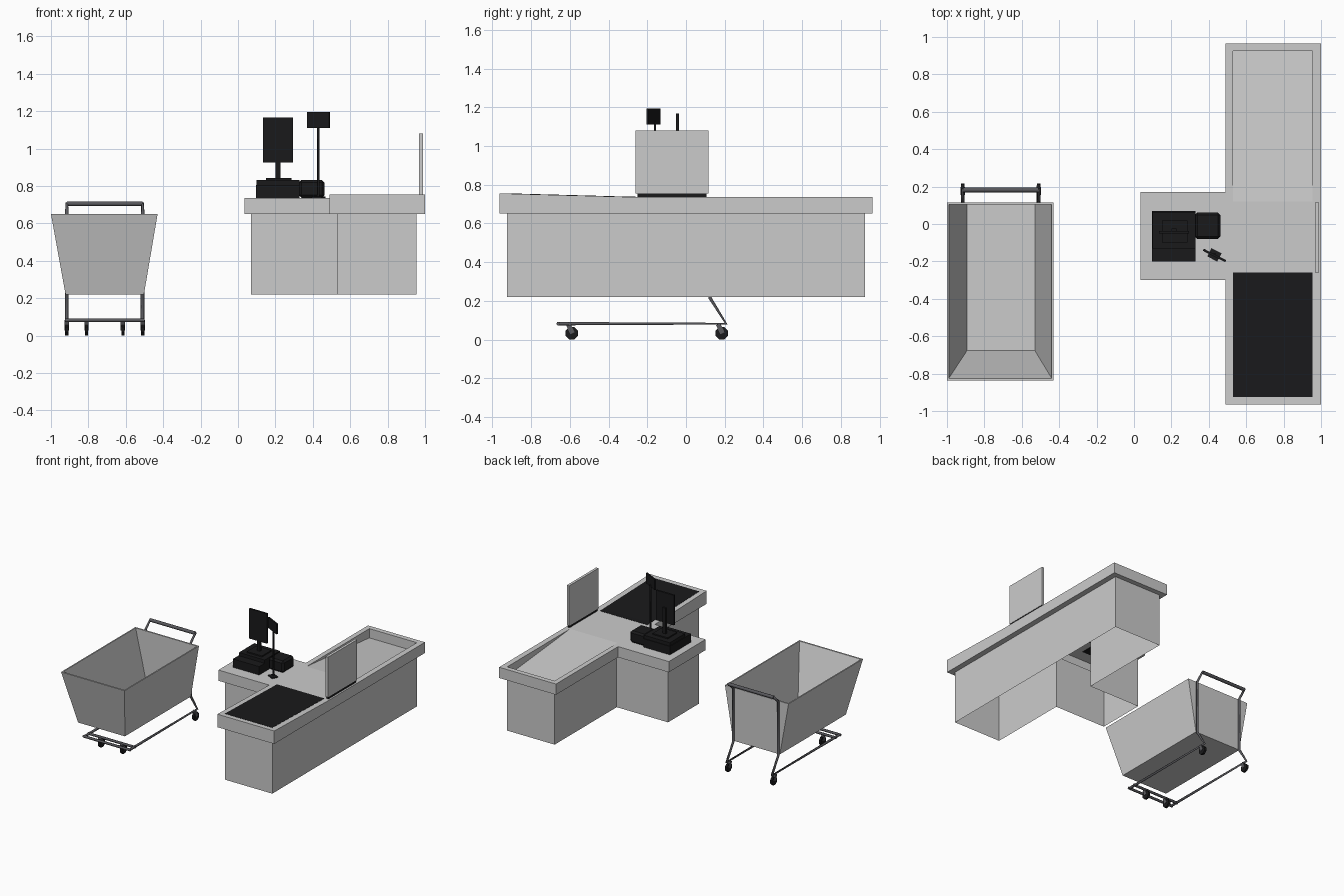
import bpy, bmesh
from math import radians
from mathutils import Matrix, Vector

if "Cube" in bpy.data.objects:
    bpy.data.objects.remove(bpy.data.objects["Cube"])


def material(name, v):
    m = bpy.data.materials.new(name)
    m.diffuse_color = (v, v, v * 1.1, 1)
    m.use_nodes = True
    m.node_tree.nodes["Principled BSDF"].inputs["Base Color"].default_value = m.diffuse_color
    return m


BLACK = material("black_plastic", 0.01)
METAL = material("dark_metal", 0.1)


def finish(name, bm, mat=None):
    bmesh.ops.remove_doubles(bm, verts=bm.verts, dist=1e-5)
    bmesh.ops.recalc_face_normals(bm, faces=bm.faces)
    me = bpy.data.meshes.new(name)
    bm.to_mesh(me)
    bm.free()
    ob = bpy.data.objects.new(name, me)
    bpy.context.collection.objects.link(ob)
    if mat:
        me.materials.append(mat)
    return ob


def add_face(bm, pts):
    bm.faces.new([bm.verts.new(p) for p in pts])


def add_loft(bm, rings, caps=()):
    n = len(rings[0])
    for a, b in zip(rings, rings[1:]):
        for i in range(n):
            j = (i + 1) % n
            add_face(bm, (a[i], a[j], b[j], b[i]))
    for c in caps:
        add_face(bm, rings[c])


def box(name, lo, hi, mat=None, bevel=0, rot=None):
    lo, hi = Vector(lo), Vector(hi)
    bm = bmesh.new()
    bmesh.ops.create_cube(bm, size=1)
    bmesh.ops.scale(bm, vec=hi - lo, verts=bm.verts)
    if bevel:
        bmesh.ops.bevel(bm, geom=bm.edges[:], offset=bevel, segments=1, affect='EDGES')
    if rot:
        bmesh.ops.rotate(bm, matrix=Matrix.Rotation(radians(rot[0]), 3, rot[1]), verts=bm.verts)
    bmesh.ops.translate(bm, vec=(lo + hi) / 2, verts=bm.verts)
    return finish(name, bm, mat)


def tube(name, pts, r, mat):
    cu = bpy.data.curves.new(name, 'CURVE')
    cu.dimensions = '3D'
    cu.bevel_depth, cu.bevel_resolution, cu.use_fill_caps = r, 1, True
    sp = cu.splines.new('POLY')
    sp.points.add(len(pts) - 1)
    for p, co in zip(sp.points, pts):
        p.co = (*co, 1)
    cu.materials.append(mat)
    ob = bpy.data.objects.new(name, cu)
    bpy.context.collection.objects.link(ob)


# ---- checkout counter: T-shaped top on an open T-shaped base
FLAT = 0.737


def top_z(y):
    return FLAT + max(0, (-0.3 - y) / 0.665) * 0.018


outer = [(0.49, -0.965), (1, -0.965), (1, -0.3), (1, 0.965), (0.49, 0.965),
         (0.49, 0.17), (0.035, 0.17), (0.035, -0.3), (0.49, -0.3)]
inner = [(0.53, -0.925), (0.955, -0.925), (0.955, -0.265), (0.955, 0.925), (0.53, 0.925),
         (0.53, 0.13), (0.07, 0.13), (0.07, -0.265), (0.53, -0.265)]

bm = bmesh.new()
add_loft(bm, [[(x, y, 0.65) for x, y in inner], [(x, y, 0.22) for x, y in inner]])
finish("counter_base", bm)

bm = bmesh.new()
add_loft(bm, [[(x, y, top_z(y)) for x, y in outer],
              [(x, y, 0.65) for x, y in outer],
              [(x, y, 0.65) for x, y in inner]])
xs = [0.49, 0.53, 0.955, 1.0]
ys = [-0.965, -0.925, -0.3, 0.12, 0.17, 0.925, 0.965]
for x0, x1 in zip(xs, xs[1:]):
    for y0, y1 in zip(ys, ys[1:]):
        if x0 == 0.53 and y0 in (0.12, 0.17):
            continue
        add_face(bm, [(x, y, top_z(y)) for x, y in ((x0, y0), (x1, y0), (x1, y1), (x0, y1))])
add_face(bm, [(x, y, FLAT) for x, y in ((0.035, -0.3), (0.49, -0.3), (0.49, 0.12), (0.49, 0.17), (0.035, 0.17))])
# sloping bagging tray sunk into the rear of the top
FLOOR = 0.662
add_face(bm, [(0.53, 0.12, FLAT), (0.955, 0.12, FLAT), (0.955, 0.925, FLOOR), (0.53, 0.925, FLOOR)])
add_face(bm, [(0.53, 0.925, FLAT), (0.955, 0.925, FLAT), (0.955, 0.925, FLOOR), (0.53, 0.925, FLOOR)])
for x in (0.53, 0.955):
    add_face(bm, [(x, 0.12, FLAT), (x, 0.925, FLAT), (x, 0.925, FLOOR)])
finish("counter_top", bm)

# conveyor belt
bm = bmesh.new()
rings = []
for y in (-0.925, -0.3, -0.26):
    z = top_z(y)
    rings.append([(0.53, y, z - 0.015), (0.955, y, z - 0.015), (0.955, y, z + 0.0015), (0.53, y, z + 0.0015)])
add_loft(bm, rings, (0, -1))
finish("conveyor_belt", bm, BLACK)

# side screen panel
box("panel", (0.967, -0.26, 0.755), (0.988, 0.115, 1.08))
box("panel_foot", (0.969, -0.25, 0.735), (0.986, 0.105, 0.755), BLACK)

# ---- cash register
box("cash_drawer", (0.095, -0.2, 0.734), (0.33, 0.07, 0.805), BLACK)
box("register_body", (0.1, -0.13, 0.805), (0.33, 0.065, 0.832), BLACK)
box("screen_foot", (0.15, -0.1, 0.832), (0.285, 0.02, 0.842), BLACK)
box("screen_stand", (0.2, -0.045, 0.84), (0.228, -0.025, 1.05), BLACK)
box("screen", (0.135, -0.052, 0.925), (0.295, -0.037, 1.167), BLACK)
box("receipt_printer", (0.325, -0.08, 0.737), (0.462, 0.062, 0.832), BLACK, bevel=0.014)

# customer display on a pole
turn = (-27, 'Z')
box("display_foot", (0.4, -0.19, 0.735), (0.46, -0.14, 0.745), BLACK, rot=turn)
tube("display_pole", [(0.43, -0.16, 0.74), (0.43, -0.16, 1.13)], 0.007, BLACK)
box("customer_display", (0.363, -0.174, 1.11), (0.497, -0.162, 1.195), BLACK, rot=turn)

# ---- shopping cart basket, thick-walled open tub
def rect(x0, x1, y0, y1, z):
    return [(x0, y0, z), (x1, y0, z), (x1, y1, z), (x0, y1, z)]


bm = bmesh.new()
add_loft(bm, [rect(-0.922, -0.503, -0.73, 0.115, 0.22), rect(-1, -0.43, -0.838, 0.115, 0.65),
              rect(-0.99, -0.44, -0.825, 0.103, 0.65), rect(-0.893, -0.53, -0.677, 0.103, 0.23)], (0, -1))
finish("cart_basket", bm)

# cart frame: one bent tube from lower rail to handle and back
side = [(-0.66, 0.082), (0.207, 0.082), (0.124, 0.215), (0.124, 0.65), (0.182, 0.705)]
LX, RX = -0.915, -0.51
tube("cart_frame", [(LX, y, z) for y, z in side] + [(RX, y, z) for y, z in reversed(side)], 0.01, METAL)
tube("cart_handle", [(LX, 0.182, 0.705), (RX, 0.182, 0.705)], 0.013, METAL)
for i, y in enumerate((-0.66, -0.6)):
    tube(f"front_crossbar_{i + 1}", [(LX - 0.01, y, 0.082), (RX + 0.01, y, 0.082)], 0.01, METAL)

# casters
for i, (x, y) in enumerate(((LX, 0.185), (RX, 0.185), (-0.81, -0.59), (-0.615, -0.59))):
    bm = bmesh.new()
    bmesh.ops.create_cone(bm, cap_ends=True, segments=8, radius1=0.035, radius2=0.035, depth=0.018,
                          matrix=Matrix.Translation((x, y, 0.0325)) @ Matrix.Rotation(radians(90), 4, 'Y')
                          @ Matrix.Rotation(radians(22.5), 4, 'Z'))
    finish(f"wheel_{i + 1}", bm, BLACK)
    box(f"caster_fork_{i + 1}", (x - 0.012, y - 0.02, 0.03), (x + 0.012, y + 0.004, 0.082), METAL, rot=(25, 'X'))
